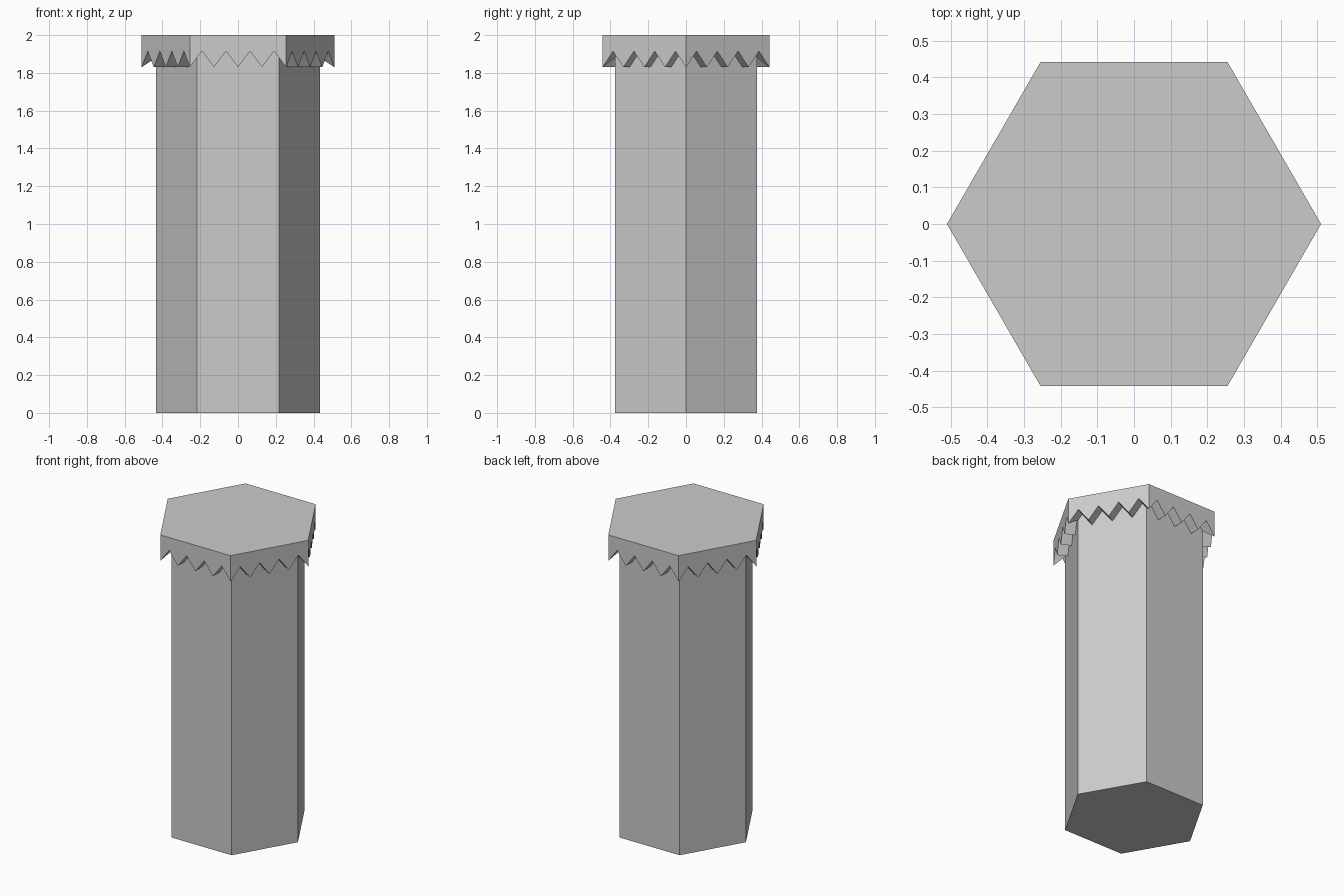
import bpy, bmesh
from math import pi
from mathutils import Matrix

if "Cube" in bpy.data.objects:
    bpy.data.objects.remove(bpy.data.objects["Cube"])

R_CAP, R_COL = 0.51, 0.435
Z_LOW, Z_NOTCH, Z_TOP = 1.83, 1.915, 2.0
TEETH = 4


def add_object(name, bm):
    bmesh.ops.recalc_face_normals(bm, faces=bm.faces)
    mesh = bpy.data.meshes.new(name)
    bm.to_mesh(mesh)
    bm.free()
    obj = bpy.data.objects.new(name, mesh)
    bpy.context.collection.objects.link(obj)
    return obj


def hex_prism(name, radius, z0, z1):
    # Hexagon with corners on the x axis and flat faces at front and back
    bm = bmesh.new()
    bmesh.ops.create_cone(bm, cap_ends=True, segments=6, radius1=radius,
                          radius2=radius, depth=z1 - z0,
                          matrix=Matrix.Translation((0, 0, (z0 + z1) / 2)) @ Matrix.Rotation(pi / 6, 4, 'Z'))
    if max(v.co.x for v in bm.verts) < radius * 0.95:
        bmesh.ops.rotate(bm, verts=bm.verts, matrix=Matrix.Rotation(pi / 6, 3, 'Z'))
    return add_object(name, bm)


def zigzag_cutter(name, angle):
    # Sawtooth profile pushed right through the cap, notching two opposite sides
    half = R_CAP / 2 - 0.0005
    pts = [(half, Z_LOW - 0.05), (-half, Z_LOW - 0.05)]
    for i in range(2 * TEETH + 1):
        x = -half + i * half / TEETH
        pts.append((x, Z_NOTCH if i % 2 else Z_LOW + 0.0005))
    bm = bmesh.new()
    face = bm.faces.new([bm.verts.new((x, -0.6, z)) for x, z in pts])
    ext = bmesh.ops.extrude_face_region(bm, geom=[face], use_keep_orig=True)
    verts = [g for g in ext["geom"] if isinstance(g, bmesh.types.BMVert)]
    bmesh.ops.translate(bm, verts=verts, vec=(0, 1.2, 0))
    bmesh.ops.rotate(bm, verts=bm.verts, matrix=Matrix.Rotation(angle, 3, 'Z'))
    return add_object(name, bm)


# Column shaft
hex_prism("column", R_COL, 0, 1.96)

# Cap with toothed lower edge
cap = hex_prism("cap", R_CAP, Z_LOW, Z_TOP)
cutters = [zigzag_cutter(f"notch_cutter_{k}", k * pi / 3) for k in range(3)]
for cutter in cutters:
    cutter.hide_render = True
    mod = cap.modifiers.new("notches", 'BOOLEAN')
    mod.operation = 'DIFFERENCE'
    mod.solver = 'EXACT'
    mod.object = cutter

# Apply the cuts and drop the helpers
bpy.context.view_layer.update()
deps = bpy.context.evaluated_depsgraph_get()
cut_mesh = bpy.data.meshes.new_from_object(cap.evaluated_get(deps))
cap.modifiers.clear()
cap.data = cut_mesh
for cutter in cutters:
    bpy.data.objects.remove(cutter)
